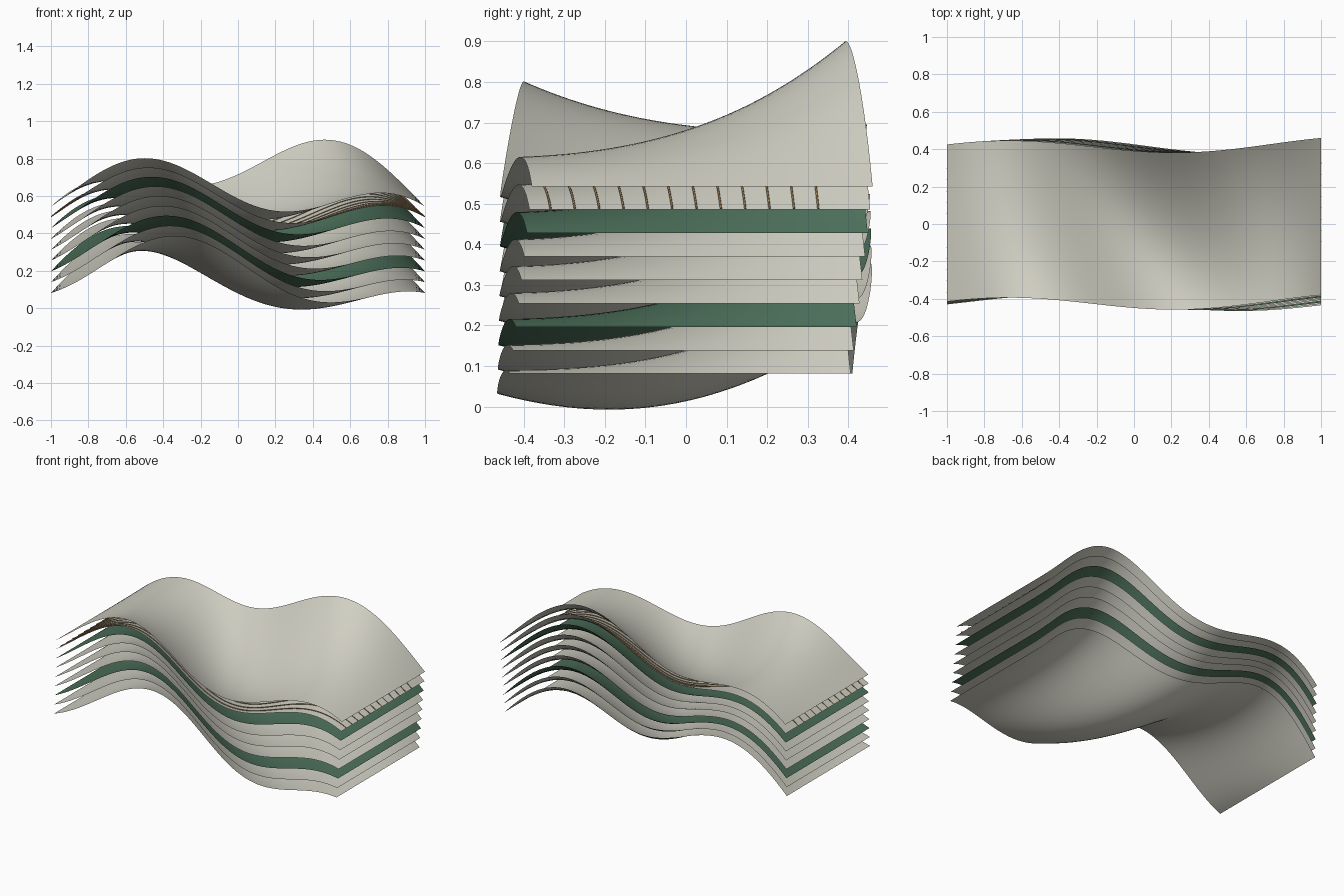
import bpy, bmesh, math

if "Cube" in bpy.data.objects:
    bpy.data.objects.remove(bpy.data.objects["Cube"])

LAYERS = 9
HALF = 0.42          # half width of a sheet
NX, NY = 96, 40


def material(name, rgb):
    m = bpy.data.materials.new(name)
    m.diffuse_color = (*rgb, 1)
    m.use_nodes = True
    m.node_tree.nodes["Principled BSDF"].inputs["Base Color"].default_value = m.diffuse_color
    return m


cream = material("warm_grey", (0.64, 0.63, 0.55))
green = material("dark_green", (0.075, 0.165, 0.105))
tan = material("tan_brown", (0.48, 0.30, 0.14))


def surface(x, v, t):
    """Point on the sheet at height t (0 bottom, 1 top); v is the local y."""
    u = v / HALF
    trough = 0.01 - 0.18 * u + 0.19 * (1 - t)

    def wave(p):
        return -0.126 * math.cos(4.4 * (p - trough))
    # wave pinned to zero at both ends, on an arch that changes across the width
    left, right = wave(-1), wave(1)
    arch = 0.104 + 0.07 * u + 0.119 * u * u
    z = wave(x) - (left + right) / 2 - x * (right - left) / 2 + arch * (1 - x * x)
    # sideways sway, drifting from layer to layer
    sway = -0.038 * math.cos(3.3 * (x - 0.25 - 0.3 * (1 - t))) + 0.013 * x * (1.6 * t - 0.6) - 0.003
    return (x, v + sway, 0.081 + 0.462 * t + z)


# wavy sheets, straight at both ends
for i in range(LAYERS):
    t = i / (LAYERS - 1)
    bm = bmesh.new()
    rows = [[bm.verts.new(surface(-1 + 2 * a / NX, HALF * (2 * b / NY - 1), t))
             for b in range(NY + 1)] for a in range(NX + 1)]
    for a in range(NX):
        for b in range(NY):
            f = bm.faces.new((rows[a][b], rows[a + 1][b], rows[a + 1][b + 1], rows[a][b + 1]))
            f.smooth = True
    name = f"wavy_sheet_{i + 1}"
    me = bpy.data.meshes.new(name)
    bm.to_mesh(me)
    bm.free()
    me.materials.append(green if i in (2, 6) else cream)
    bpy.context.collection.objects.link(bpy.data.objects.new(name, me))

# thin strands lying on the sheet below the top one
cu = bpy.data.curves.new("strands", "CURVE")
cu.dimensions = "3D"
cu.bevel_depth = 0.0025
cu.bevel_resolution = 1
cu.use_fill_caps = True
for j in range(12):
    sp = cu.splines.new("POLY")
    sp.points.add(NX)
    for a in range(NX + 1):
        x, y, z = surface(-1 + 2 * a / NX, -0.368 + 0.06 * j, 7 / 8)
        sp.points[a].co = (x, y, z + 0.003, 1)
cu.materials.append(tan)
bpy.context.collection.objects.link(bpy.data.objects.new("strands", cu))
